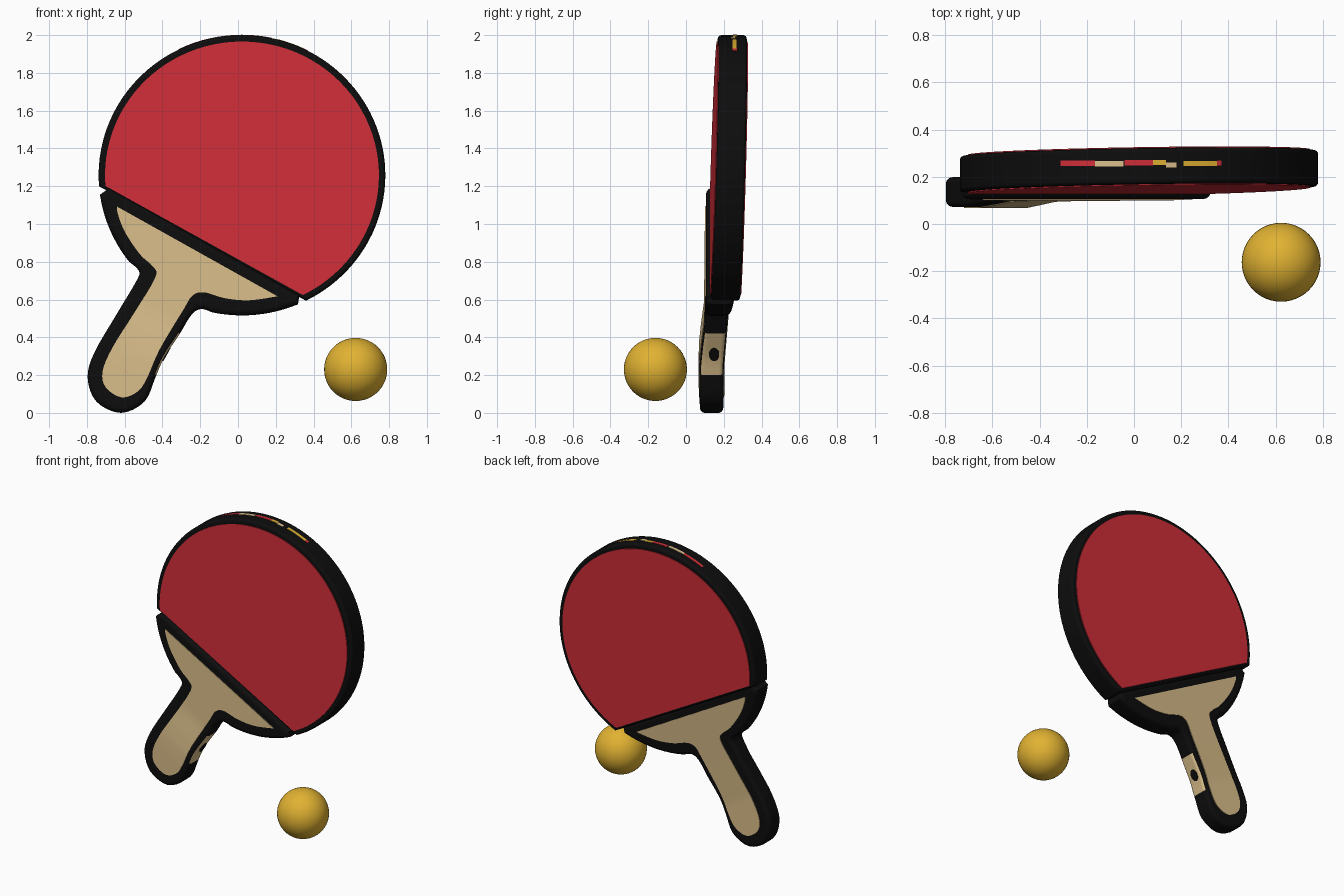
import bpy, bmesh, math
from mathutils import Vector

if "Cube" in bpy.data.objects:
    bpy.data.objects.remove(bpy.data.objects["Cube"])

UX, UZ = 0.492, 0.870            # long axis of the paddle in the xz plane
CX, CZ, RX, RZ = 0.021, 1.258, 0.759, 0.742   # head ellipse


def mat(name, rgb):
    m = bpy.data.materials.new(name)
    m.diffuse_color = (*rgb, 1)
    m.use_nodes = True
    m.node_tree.nodes["Principled BSDF"].inputs["Base Color"].default_value = m.diffuse_color
    return m


BLACK = mat("black", (0.004, 0.004, 0.004))
RED = mat("red", (0.63, 0.027, 0.04))
WOOD = mat("pale_wood", (0.70, 0.515, 0.255))
GOLD = mat("gold", (0.75, 0.445, 0.032))


def along(x, z):
    return x * UX + z * UZ


def arc(a0, a1, inset=0.0, step=3.0):
    n = max(2, math.ceil(abs(a1 - a0) / step))
    angs = [math.radians(a0 + (a1 - a0) * i / n) for i in range(n + 1)]
    return [(CX + (RX - inset) * math.cos(a), CZ + (RZ - inset) * math.sin(a)) for a in angs]


def spline(pts, n=4):
    out = []
    for i in range(len(pts) - 1):
        p0, p1, p2, p3 = (Vector(pts[min(max(i + k, 0), len(pts) - 1)]) for k in (-1, 0, 1, 2))
        for j in range(n):
            t = j / n
            v = 0.5 * (2 * p1 + (p2 - p0) * t + (2 * p0 - 5 * p1 + 4 * p2 - p3) * t * t
                       + (3 * p1 - p0 - 3 * p2 + p3) * t ** 3)
            out.append((v.x, v.y))
    return out + [pts[-1]]


def lerp(table):
    def f(s):
        for (a, va), (b, vb) in zip(table, table[1:]):
            if s <= b:
                break
        return va + (vb - va) * (s - a) / (b - a)
    return f


def smooth(obj, angle):
    bpy.ops.object.select_all(action='DESELECT')
    obj.select_set(True)
    bpy.context.view_layer.objects.active = obj
    bpy.ops.object.shade_smooth_by_angle(angle=math.radians(angle))


def prism(name, outline, lo, hi, mats, bevel=0.0, cuts=(), rule=None):
    """Extrude an xz outline so that it fills y = lo(s)..hi(s) along the axis."""
    s0 = along(*outline[0])
    T = hi(s0) - lo(s0)
    bm = bmesh.new()
    face = bm.faces.new([bm.verts.new((x, -T / 2, z)) for x, z in outline])
    ext = bmesh.ops.extrude_face_region(bm, geom=[face], use_keep_orig=True)
    for v in [g for g in ext["geom"] if isinstance(g, bmesh.types.BMVert)]:
        v.co.y += T
    bmesh.ops.recalc_face_normals(bm, faces=bm.faces[:])
    if bevel:
        rim = [e for e in bm.edges if abs(e.verts[0].co.y - e.verts[1].co.y) < 1e-5]
        bmesh.ops.bevel(bm, geom=rim, offset=bevel, offset_type='OFFSET', segments=4,
                        profile=0.5, affect='EDGES', clamp_overlap=False)
    for c in cuts:
        bmesh.ops.bisect_plane(bm, geom=bm.verts[:] + bm.edges[:] + bm.faces[:], dist=1e-5,
                               plane_co=(UX * c, 0, UZ * c), plane_no=(UX, 0, UZ))
    bm.normal_update()
    if rule:
        for f in bm.faces:
            f.material_index = rule(f)
    for v in bm.verts:
        s = along(v.co.x, v.co.z)
        a, b = lo(s), hi(s)
        v.co.y = (a + b) / 2 + v.co.y * (b - a) / T
    me = bpy.data.meshes.new(name)
    bm.to_mesh(me)
    bm.free()
    for m in mats:
        me.materials.append(m)
    obj = bpy.data.objects.new(name, me)
    bpy.context.collection.objects.link(obj)
    smooth(obj, 35)
    obj.modifiers.new("even_normals", 'WEIGHTED_NORMAL').keep_sharp = True
    return obj


def segment(s_cut, inset):
    """Head outline above the straight line s = s_cut."""
    r = (RX + RZ) / 2 - inset
    down = math.degrees(math.atan2(-UZ, -UX))
    half = math.degrees(math.acos((along(CX, CZ) - s_cut) / r))
    return arc(down + half, down + 360 - half, inset)


# Head: black blade with a red sheet on each side
blade_lo = lambda s: 0.134 + 0.035 * (s - 0.74)
blade_hi = lambda s: 0.288 + 0.033 * (s - 0.74)
prism("blade", segment(0.685, 0), blade_lo, blade_hi, [BLACK], bevel=0.018)
sheet = segment(0.703, 0.034)
prism("front_rubber", sheet, lambda s: blade_lo(s) - 0.005, lambda s: blade_lo(s) + 0.004, [RED])
prism("back_rubber", sheet, lambda s: blade_hi(s) - 0.004, lambda s: blade_hi(s) + 0.005, [RED])

# Handle body with shoulders; a pale band on the right side of the grip
grip_lo = lerp([(-0.4, 0.075), (-0.1, 0.071), (0.0, 0.072), (0.12, 0.083), (0.25, 0.098), (0.75, 0.107)])
grip_hi = lerp([(-0.4, 0.197), (0.0, 0.2), (0.3, 0.222), (0.75, 0.262)])
BAND = (-0.0385, 0.214)
CUTS = (-0.1, 0.0, 0.06, 0.12, 0.18, 0.25, 0.3)
left, right = arc(-172, -142), arc(-102, -67)
curve = spline([left[-1], (-0.525, 0.752), (-0.537, 0.70), (-0.638, 0.53), (-0.76, 0.32),
                (-0.796, 0.188), (-0.75, 0.06), (-0.62, 0.0), (-0.495, 0.06), (-0.437, 0.188),
                (-0.39, 0.294), (-0.31, 0.416), (-0.246, 0.52), (-0.195, 0.55), right[0]])
outline = [(-0.683, 1.19)] + left[:-1] + curve + right[1:] + [(0.325, 0.62)]


def band_rule(f):
    c = f.calc_center_median()
    side = f.normal.x * UZ - f.normal.z * UX
    return int(side > 0.4 and abs(f.normal.y) < 0.8 and c.x < -0.2
               and BAND[0] < along(c.x, c.z) < BAND[1])


prism("handle", outline, grip_lo, grip_hi, [BLACK, WOOD], bevel=0.03,
      cuts=CUTS + BAND, rule=band_rule)

# Wooden inlays on both sides of the handle
inlay = spline([(0.21, 0.617), (0.06, 0.596), (-0.07, 0.607), (-0.177, 0.638), (-0.24, 0.622),
                (-0.288, 0.548), (-0.415, 0.336), (-0.48, 0.188), (-0.53, 0.114), (-0.616, 0.082),
                (-0.70, 0.135), (-0.717, 0.22), (-0.664, 0.347), (-0.548, 0.532), (-0.437, 0.718),
                (-0.452, 0.776), (-0.52, 0.84), (-0.60, 0.96), (-0.638, 1.06), (-0.64, 1.092)])
prism("front_inlay", inlay, lambda s: grip_lo(s) - 0.004, lambda s: grip_lo(s) + 0.004, [WOOD], cuts=CUTS)
prism("back_inlay", inlay, lambda s: grip_hi(s) - 0.004, lambda s: grip_hi(s) + 0.004, [WOOD], cuts=CUTS)

# Black dot on the pale band
bpy.ops.mesh.primitive_cylinder_add(vertices=24, radius=1, depth=1, location=(-0.38, 0.149, 0.31))
dot = bpy.context.object
dot.name = "grip_dot"
dot.rotation_euler = Vector((0.874, 0, -0.487)).to_track_quat('Z', 'Y').to_euler()
side_y = abs((dot.rotation_euler.to_matrix() @ Vector((1, 0, 0))).y) > 0.5
dot.scale = (0.027, 0.039, 0.009) if side_y else (0.039, 0.027, 0.009)
dot.data.materials.append(BLACK)
smooth(dot, 35)

# Coloured flecks along the top rim: (x start, x end, y centre, colour)
flecks = [(-0.31, -0.165, 0.257, RED), (-0.165, -0.045, 0.255, WOOD), (-0.04, 0.08, 0.259, RED),
          (0.08, 0.135, 0.26, GOLD), (0.135, 0.18, 0.25, WOOD), (0.21, 0.35, 0.256, GOLD),
          (0.35, 0.37, 0.258, RED)]
for i, (x0, x1, y, m) in enumerate(flecks):
    a0, a1 = (math.degrees(math.acos((x - CX) / RX)) for x in (x0, x1))
    strip = arc(a0, a1, -0.002) + arc(a1, a0, 0.005)
    prism(f"rim_fleck_{i + 1}", strip, lambda s, y=y: y - 0.011, lambda s, y=y: y + 0.011, [m])

# Ball
bpy.ops.mesh.primitive_uv_sphere_add(segments=48, ring_count=24, radius=0.167,
                                     location=(0.623, -0.162, 0.23))
ball = bpy.context.object
ball.name = "ball"
ball.data.materials.append(GOLD)
smooth(ball, 60)
